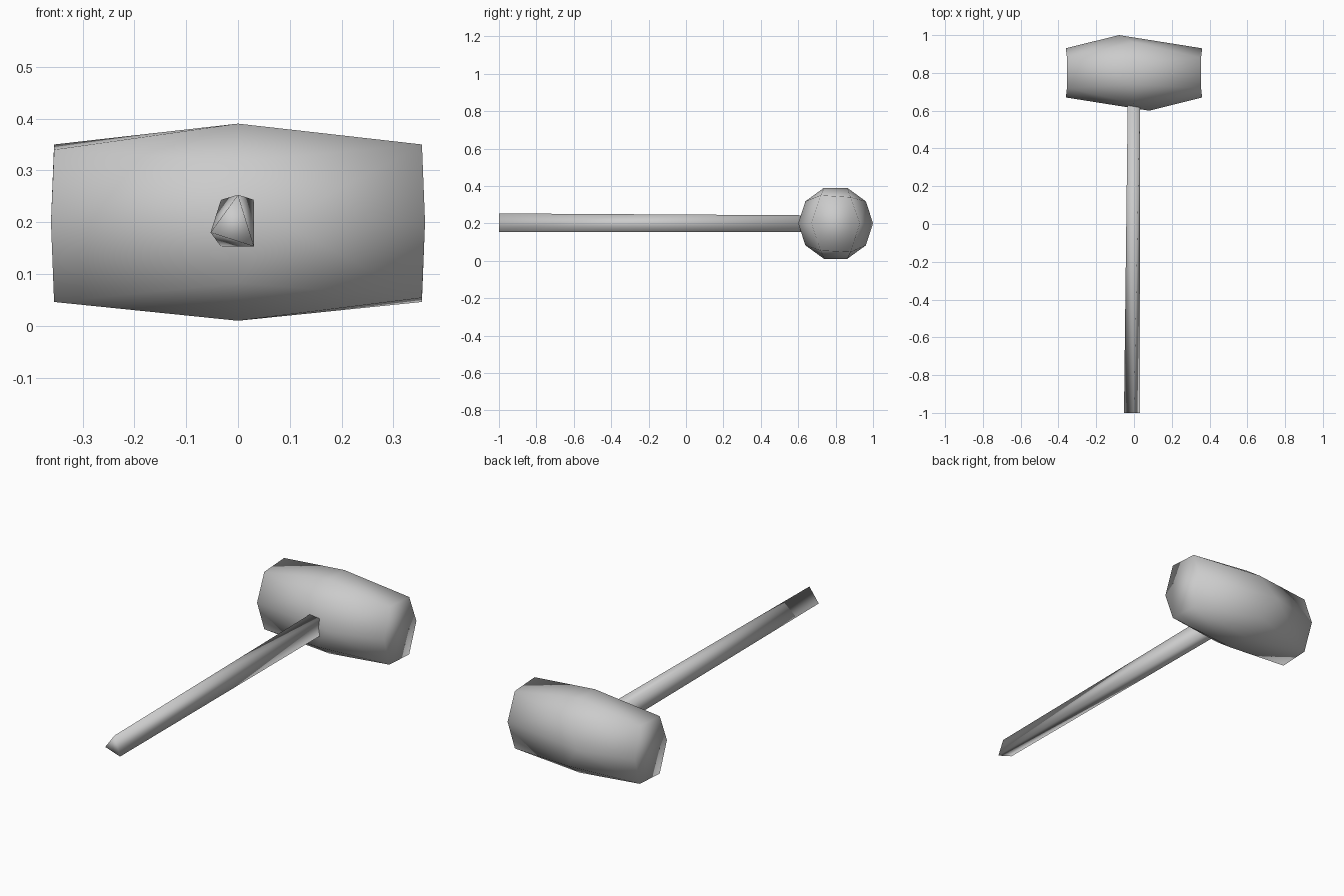
import bpy, bmesh
from math import cos, sin, radians

cube = bpy.data.objects.get("Cube")
if cube:
    bpy.data.objects.remove(cube, do_unlink=True)

grey = bpy.data.materials.new("plain grey")
grey.use_nodes = True
colour = (0.6, 0.6, 0.6, 1)
grey.diffuse_color = colour
grey.node_tree.nodes["Principled BSDF"].inputs["Base Color"].default_value = colour


def hull(points):
    """Wrap a faceted skin around the given points."""
    bm = bmesh.new()
    for p in points:
        bm.verts.new(p)
    bmesh.ops.convex_hull(bm, input=bm.verts[:])
    return bm


def finish(bm, name):
    bmesh.ops.recalc_face_normals(bm, faces=bm.faces[:])
    for f in bm.faces:
        f.smooth = True
    mesh = bpy.data.meshes.new(name)
    bm.to_mesh(mesh)
    bm.free()
    mesh.materials.append(grey)
    obj = bpy.data.objects.new(name, mesh)
    bpy.context.collection.objects.link(obj)
    return obj


# Mallet head: ten-sided waist, six-sided ends, half-turn symmetry about z
CY, CZ, END = 0.8, 0.2, 0.355
waist = []
for i in range(10):
    a = radians(36 * i)
    skew = -0.08 * cos(a) if i % 5 == 0 else 0
    waist.append((skew, CY + 0.2 * cos(a), CZ + 0.2 * sin(a)))

# End outline as (y, z) offsets, running round the +x end
outline = [(-0.13, 0), (-0.08, 0.15), (0.08, 0.14),
           (0.13, 0), (0.08, -0.154), (-0.08, -0.146)]
ends = [(s * END, CY + s * y, CZ + z) for s in (1, -1) for y, z in outline]
head = hull(waist + ends)

# Slightly hollow end caps: a flat middle with the two side corners pulled out
head.faces.ensure_lookup_table()
caps = [f for f in head.faces if all(abs(v.co.x) > 0.3 for v in f.verts)]
bmesh.ops.delete(head, geom=caps, context='FACES')
for s in (1, -1):
    ring = [min(head.verts, key=lambda v: (v.co.x - s * END) ** 2
                + (v.co.y - CY - s * y) ** 2 + (v.co.z - CZ - z) ** 2)
            for y, z in outline]
    for corner in (ring[0], ring[3]):
        corner.co.x += s * 0.006
    for ids in ((1, 2, 4, 5), (0, 1, 5), (2, 3, 4)):
        head.faces.new([ring[i] for i in ids])
finish(head, "mallet_head")

# Handle: three-sided at the grip, blending to four sides inside the head
grip = [(0, -1, 0.253), (-0.053, -1, 0.18), (0.031, -1, 0.153)]
root = [(x, 0.65, z) for x in (-0.033, 0.031) for z in (0.153, 0.243)]
finish(hull(grip + root), "handle")
